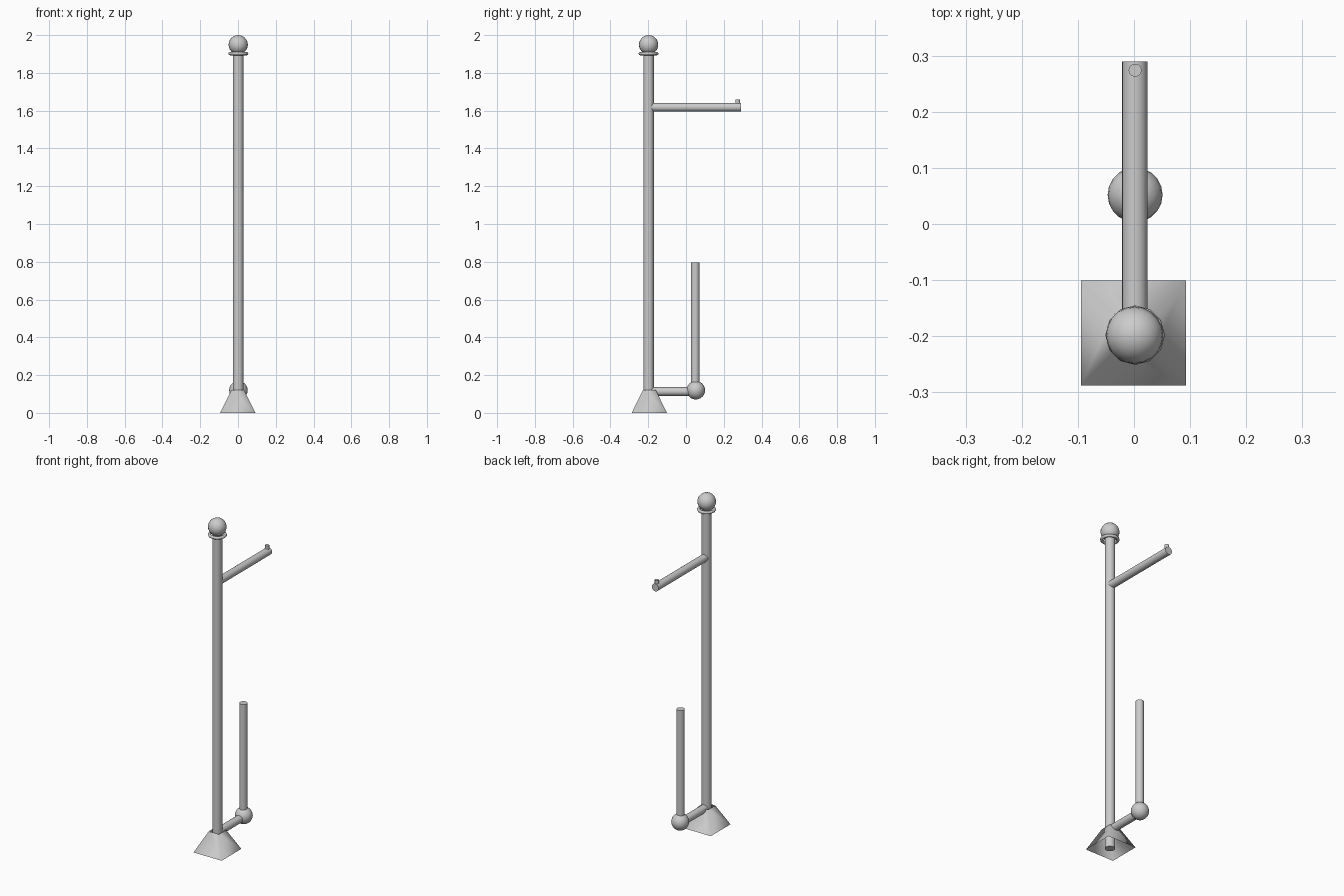
import bpy
import math

if "Cube" in bpy.data.objects:
    bpy.data.objects.remove(bpy.data.objects["Cube"])


def finish(obj, name, angle=35):
    obj.name = name
    bpy.ops.object.shade_smooth_by_angle(angle=math.radians(angle))
    return obj


def rod(name, start, length, radius, axis="Z", sides=24):
    """Capped cylinder running from start along +Z or +Y."""
    x, y, z = start
    if axis == "Z":
        loc, rot = (x, y, z + length / 2), (0, 0, 0)
    else:
        loc, rot = (x, y + length / 2, z), (-math.pi / 2, 0, 0)
    bpy.ops.mesh.primitive_cylinder_add(vertices=sides, radius=radius, depth=length,
                                        location=loc, rotation=rot)
    return finish(bpy.context.object, name)


def ball(name, loc, radius):
    bpy.ops.mesh.primitive_uv_sphere_add(segments=20, ring_count=12, radius=radius, location=loc)
    return finish(bpy.context.object, name)


# Flared square foot, open underneath, smooth across its four sides
bpy.ops.mesh.primitive_cone_add(vertices=4, radius1=0.0935 * math.sqrt(2),
                                radius2=0.034 * math.sqrt(2), depth=0.12,
                                end_fill_type='NOTHING', location=(-0.001, -0.194, 0.06),
                                rotation=(0, 0, math.pi / 4))
finish(bpy.context.object, "base_foot", 100)

# Main pole with collar and ball finial
rod("main_pole", (0.001, -0.198, 0), 1.91, 0.0275)
bpy.ops.mesh.primitive_torus_add(major_segments=12, minor_segments=8, major_radius=0.044,
                                 minor_radius=0.009, location=(0.002, -0.198, 1.902))
finish(bpy.context.object, "collar_ring", 60)
ball("finial_ball", (0.001, -0.198, 1.949), 0.051)

# Upper hanging arm with stop peg
rod("upper_arm", (0.0015, -0.185, 1.618), 0.475, 0.0225, "Y")
rod("stop_peg", (0.002, 0.274, 1.618), 0.041, 0.0115)

# Lower arm, elbow ball and upright holder
rod("lower_arm", (0.0015, -0.185, 0.113), 0.235, 0.023, "Y")
ball("elbow_ball", (0.002, 0.052, 0.12), 0.049)
rod("holder_post", (0.0015, 0.049, 0.12), 0.676, 0.0225)
